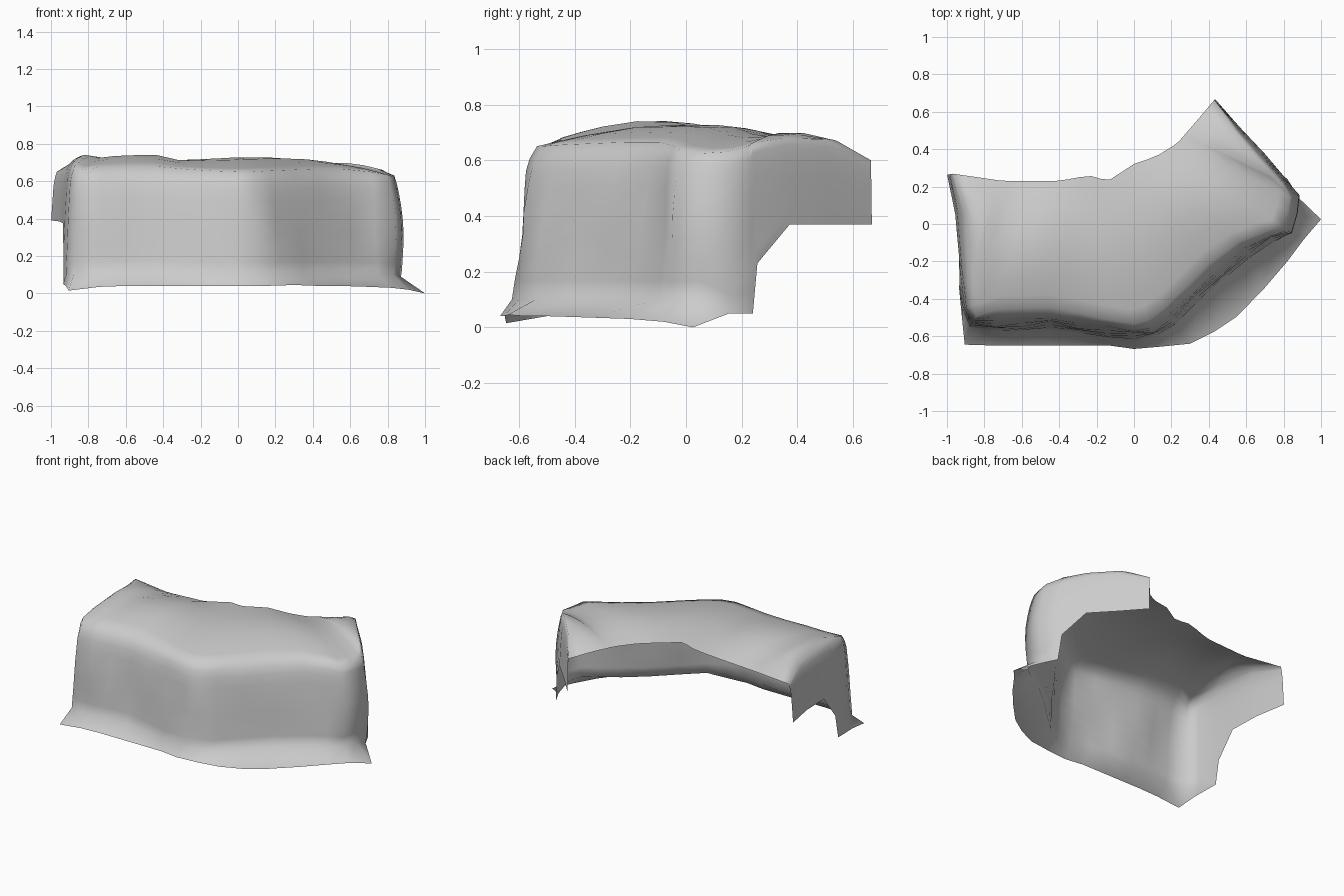
import bpy, bmesh, math
from mathutils import Vector

if "Cube" in bpy.data.objects:
    bpy.data.objects.remove(bpy.data.objects["Cube"])

# Wall foot path, left back corner -> front -> right back corner: x, y, bottom z, rim z, lean
COLS = [
    (-1.013, .26, .39, .65, .5), (-.97, .05, .385, .68, .5), (-.948, -.16, .375, .69, .4),
    (-.938, -.29, .21, .69, .4), (-.934, -.32, .05, .69, .4), (-.92, -.45, .10, .68, .4),
    (-.88, -.55, .10, .66, .7), (-.74, -.57, .10, .675, 1), (-.6, -.57, .11, .68, 1),
    (-.45, -.565, .11, .68, 1), (-.3, -.58, .10, .665, 1), (-.15, -.605, .10, .655, 1),
    (0, -.625, .10, .65, 1), (.11, -.60, .10, .65, 1), (.22, -.54, .10, .655, 1.1),
    (.35, -.42, .10, .66, 1.1), (.48, -.295, .10, .665, 1.1), (.62, -.18, .10, .665, 1),
    (.75, -.10, .10, .65, .8), (.83, -.04, .10, .635, .5), (.855, .06, .10, .625, .4),
    (.865, .15, .05, .63, .4), (.82, .24, .05, .65, .4), (.805, .26, .23, .66, .4),
    (.71, .38, .37, .68, .4), (.57, .525, .37, .675, .3), (.437, .67, .37, .60, .15),
]
# Flared skirt edge, starting at column 4
SKIRT = [
    (-.935, -.345, .05), (-.92, -.5, .04), (-.905, -.645, .015), (-.74, -.65, .035),
    (-.6, -.65, .04), (-.45, -.65, .04), (-.3, -.65, .04), (-.13, -.65, .04),
    (0, -.668, .04), (.15, -.655, .04), (.3, -.64, .045), (.43, -.575, .04),
    (.55, -.495, .04), (.7, -.34, .035), (.82, -.2, .03), (.91, -.08, .02),
    (1, .025, 0), (.87, .15, .048),
]
# Open back edge of the top surface
BACK = [(-.7, .23, .645), (-.4, .23, .66), (-.24, .26, .69), (-.14, .23, .70),
        (.03, .34, .69), (.1, .35, .675), (.23, .43, .65), (.33, .545, .63)]
LEAN = [(0, 0), (.12, 0), (.2, .012), (.4, .03), (.58, .055), (.64, .08), (.68, .12), (.8, .15)]
WALL_STEPS = (0, .12, .27, .42, .57, .72, .84, .92, 1)
TOP_STEPS = (.1, .22, .4, .6, .8, 1)


def inset_at(z):
    for (a, p), (b, q) in zip(LEAN, LEAN[1:]):
        if z <= b:
            return p + (q - p) * max(0, z - a) / (b - a)
    return LEAN[-1][1]


def lengths(pts):
    out = [0]
    for a, b in zip(pts, pts[1:]):
        out.append(out[-1] + (b - a).length)
    return [d / out[-1] for d in out]


def along(pts, t):
    ds = lengths(pts)
    for i in range(len(pts) - 1):
        if t <= ds[i + 1]:
            return pts[i].lerp(pts[i + 1], (t - ds[i]) / (ds[i + 1] - ds[i]))
    return pts[-1].copy()


# Wall columns, leaning inward and rounded over at the rim
feet = [Vector((c[0], c[1], 0)) for c in COLS]
n = len(feet)
walls = []
for i, (x, y, zb, zt, lean) in enumerate(COLS):
    tan = (feet[min(i + 1, n - 1)] - feet[max(i - 1, 0)]).normalized()
    inward = Vector((-tan.y, tan.x, 0))
    col = []
    for f in WALL_STEPS:
        z = zb + (zt - zb) * f
        bump = 0
        if 6 < i < 19:
            bump = .014 * math.sin(2.1 * i + 4 * f) * math.sin(math.pi * f)
        elif 19 <= i <= 21:
            bump = -.03 * math.sin(math.pi * f)
        col.append(feet[i] + inward * (inset_at(z) * lean + bump) + Vector((0, 0, z)))
    walls.append(col)

# Top surface, spanning from the rim to the back edge
rim = [w[-1] for w in walls]
back = [rim[0]] + [Vector(p) for p in BACK] + [rim[-1]]
columns = []
for col, t in zip(walls, lengths(feet)):
    a, b = col[-1], along(back, t)
    span = min(1, (b - a).length / .5)
    rise = (.072 if a.x < -.4 else .048) * span
    top = [a.lerp(b, s) + Vector((0, 0, rise * math.sin(math.pi * s))) for s in TOP_STEPS]
    columns.append(col + top)

bm = bmesh.new()
grid = [[bm.verts.new(p) for p in col] for col in columns]
for a, b in zip(grid, grid[1:]):
    for j in range(len(a) - 1):
        bm.faces.new((a[j], b[j], b[j + 1], a[j + 1]))

# Skirt strip
edge = [bm.verts.new(p) for p in SKIRT]
for k in range(len(edge) - 1):
    bm.faces.new((edge[k], edge[k + 1], grid[k + 5][0], grid[k + 4][0]))

bmesh.ops.remove_doubles(bm, verts=bm.verts, dist=.002)
bmesh.ops.recalc_face_normals(bm, faces=bm.faces)
mesh = bpy.data.meshes.new("rock_cliff")
bm.to_mesh(mesh)
bm.free()
cliff = bpy.data.objects.new("rock_cliff", mesh)
bpy.context.collection.objects.link(cliff)
bpy.context.view_layer.objects.active = cliff
cliff.select_set(True)
bpy.ops.object.shade_smooth_by_angle(angle=math.radians(75))
